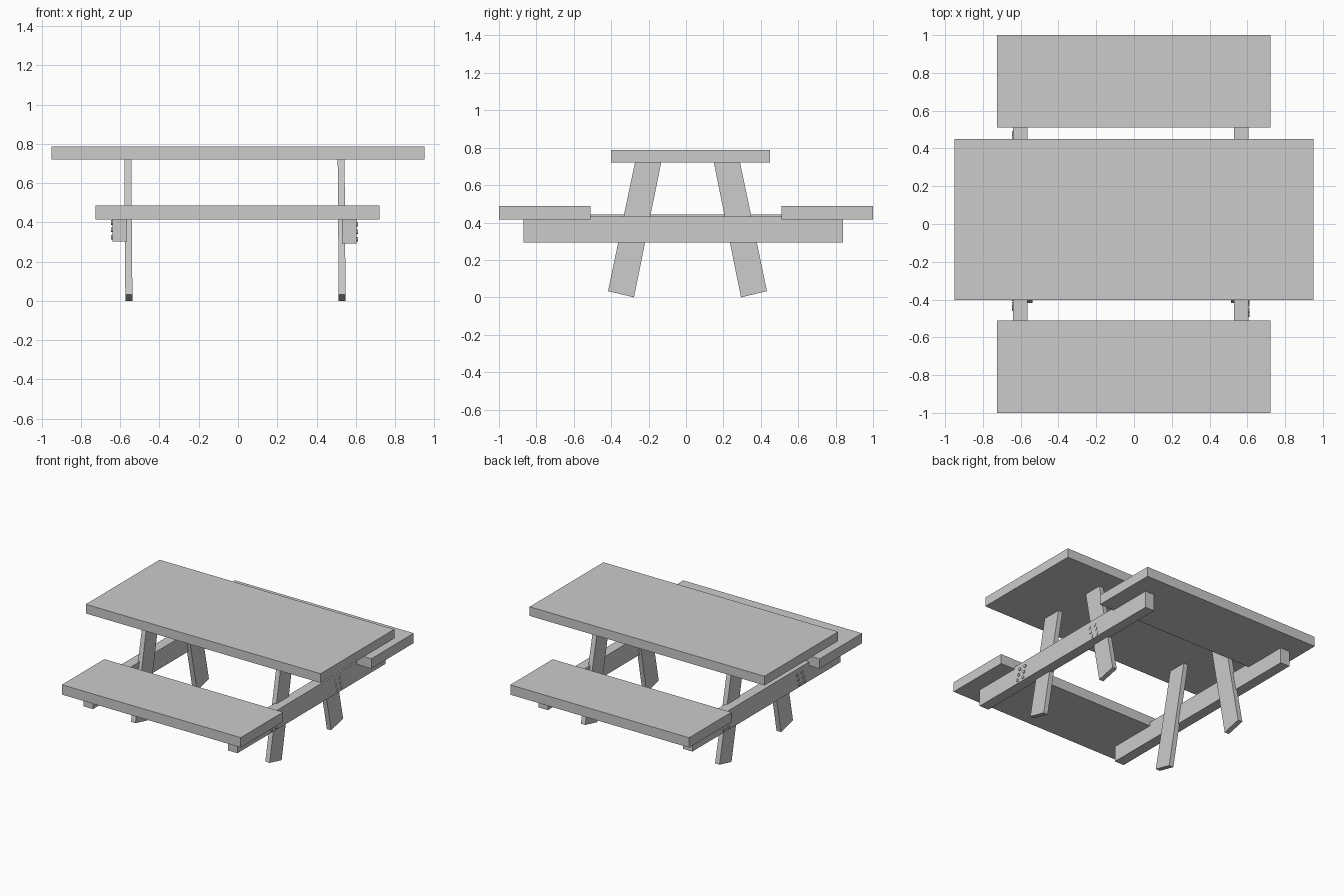
import bpy, bmesh
from mathutils import Matrix

if "Cube" in bpy.data.objects:
    bpy.data.objects.remove(bpy.data.objects["Cube"])


def finish(name, bm):
    bmesh.ops.recalc_face_normals(bm, faces=bm.faces)
    me = bpy.data.meshes.new(name)
    bm.to_mesh(me)
    bm.free()
    ob = bpy.data.objects.new(name, me)
    bpy.context.collection.objects.link(ob)
    return ob


def box(name, x, y, z):
    bm = bmesh.new()
    size = Matrix.Diagonal((x[1] - x[0], y[1] - y[0], z[1] - z[0], 1))
    mid = Matrix.Translation((sum(x) / 2, sum(y) / 2, sum(z) / 2))
    bmesh.ops.create_cube(bm, size=1, matrix=mid @ size)
    return finish(name, bm)


def leg(name, x, profile, lean=0.005):
    # side profile in y/z, extruded along x, with a slight sideways lean
    bm = bmesh.new()
    f = bm.faces.new([bm.verts.new((x[0] + lean * (1 - z / 0.72), y, z)) for y, z in profile])
    out = bmesh.ops.extrude_face_region(bm, geom=[f])["geom"]
    bmesh.ops.translate(bm, vec=(x[1] - x[0], 0, 0),
                        verts=[v for v in out if isinstance(v, bmesh.types.BMVert)])
    return finish(name, bm)


def bolts(name, x, y_mid, z_mid, slant):
    # two columns of three round bolt heads, following the slant of the leg
    bm = bmesh.new()
    for col in (-0.5, 0.5):
        for row in (-1, 0, 1):
            pos = Matrix.Translation((x, y_mid + col * 0.055 + row * slant, z_mid + row * 0.038))
            bmesh.ops.create_cone(bm, cap_ends=True, segments=12, radius1=0.012, radius2=0.012,
                                  depth=0.012, matrix=pos @ Matrix.Rotation(1.5708, 4, 'Y'))
    return finish(name, bm)


# Table top and benches
box("table_top", (-0.95, 0.95), (-0.402, 0.45), (0.72, 0.787))
box("front_bench", (-0.725, 0.722), (-1.0, -0.51), (0.415, 0.487))
box("back_bench", (-0.725, 0.722), (0.51, 1.0), (0.415, 0.487))

# Cross beams carrying the benches
box("left_beam", (-0.64, -0.565), (-0.87, 0.84), (0.302, 0.442))
box("right_beam", (0.53, 0.605), (-0.87, 0.84), (0.292, 0.432))

# Splayed legs
front = [(-0.417, 0.033), (-0.278, 0.0), (-0.131, 0.73), (-0.271, 0.73)]
back = [(0.294, 0.0), (0.433, 0.033), (0.287, 0.73), (0.147, 0.73)]
for side, x in (("left", (-0.579, -0.543)), ("right", (0.508, 0.543))):
    leg(side + "_front_leg", x, front)
    leg(side + "_back_leg", x, back)

# Bolt heads on the outer beam faces
bolts("right_front_bolts", 0.605, -0.44, 0.352, 0.012)
bolts("right_back_bolts", 0.602, 0.30, 0.352, -0.012)
bolts("left_front_bolts", -0.64, -0.41, 0.362, 0.012)
bolts("left_back_bolts", -0.64, 0.44, 0.362, -0.012)
